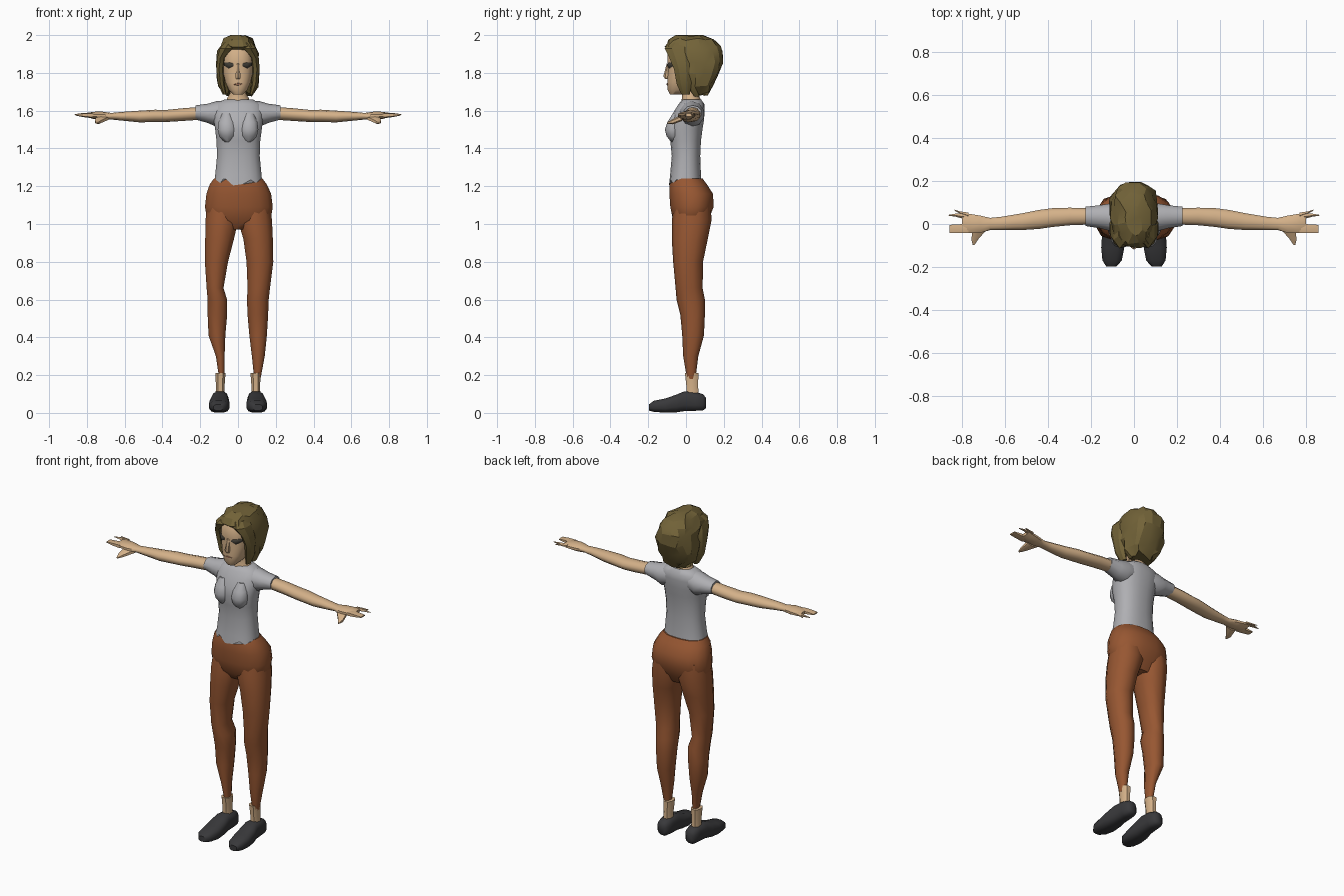
import bpy, bmesh, math, random
from mathutils import Vector

random.seed(4)


def material(name, rgb):
    m = bpy.data.materials.new(name)
    m.diffuse_color = (*rgb, 1)
    return m


SKIN = material("skin", (0.66, 0.44, 0.25))
HAIR = material("olive brown hair", (0.17, 0.125, 0.04))
SHIRT = material("grey shirt", (0.43, 0.43, 0.45))
PANTS = material("rust trousers", (0.31, 0.095, 0.032))
SHOE = material("charcoal shoe", (0.04, 0.04, 0.043))
EYE = material("dark eye", (0.05, 0.045, 0.035))
LIP = material("lips", (0.45, 0.22, 0.13))


def sgn_pow(v, p):
    return math.copysign(abs(v) ** p, v)


def loft(name, mat, axis, rings, n=12, p=1.0, smooth=50, mirror=1, tweak=None):
    """Skin oval rings; each ring = (position, min_a, max_a, min_b, max_b)."""
    bm = bmesh.new()
    rows = []
    for i, (t, a0, a1, b0, b1) in enumerate(rings):
        row = []
        for k in range(n):
            w = 2 * math.pi * (k + 0.5) / n
            a = (a0 + a1) / 2 + (a1 - a0) / 2 * sgn_pow(math.cos(w), p)
            b = (b0 + b1) / 2 + (b1 - b0) / 2 * sgn_pow(math.sin(w), p)
            co = {"x": (t, a, b), "y": (a, t, b), "z": (a, b, t)}[axis]
            co = Vector(co)
            if tweak:
                co = tweak(i, k, co)
            co.x *= mirror
            row.append(bm.verts.new(co))
        rows.append(row)
    for r, s in zip(rows, rows[1:]):
        for k in range(n):
            bm.faces.new((r[k], r[(k + 1) % n], s[(k + 1) % n], s[k]))
    bm.faces.new(rows[0])
    bm.faces.new(rows[-1])
    bmesh.ops.recalc_face_normals(bm, faces=bm.faces)
    me = bpy.data.meshes.new(name)
    bm.to_mesh(me)
    bm.free()
    me.materials.append(mat)
    ob = bpy.data.objects.new(name, me)
    bpy.context.collection.objects.link(ob)
    if smooth:
        bpy.ops.object.select_all(action='DESELECT')
        bpy.context.view_layer.objects.active = ob
        ob.select_set(True)
        bpy.ops.object.shade_smooth_by_angle(angle=math.radians(smooth))
    return ob


# Trousers: hips, then two slightly different legs
loft("hips", PANTS, "z", [
    (0.97, -0.10, 0.10, -0.03, 0.09), (1.02, -0.165, 0.175, -0.07, 0.12),
    (1.09, -0.178, 0.187, -0.085, 0.148), (1.16, -0.17, 0.178, -0.09, 0.145),
    (1.21, -0.152, 0.155, -0.088, 0.112), (1.24, -0.13, 0.132, -0.08, 0.09)],
    n=16, p=0.85)
loft("left_trouser_leg", PANTS, "z", [
    (0.18, 0.072, 0.10, 0.005, 0.05), (0.30, 0.07, 0.118, -0.015, 0.065),
    (0.41, 0.065, 0.158, -0.02, 0.095), (0.52, 0.055, 0.163, -0.03, 0.10),
    (0.60, 0.055, 0.163, -0.05, 0.10), (0.66, 0.075, 0.168, -0.055, 0.088),
    (0.80, 0.05, 0.178, -0.068, 0.09), (0.92, 0.018, 0.177, -0.075, 0.115),
    (1.02, -0.005, 0.176, -0.075, 0.135), (1.12, 0.0, 0.165, -0.06, 0.13)],
    n=10, p=0.9, mirror=-1)
loft("right_trouser_leg", PANTS, "z", [
    (0.18, 0.085, 0.12, 0.005, 0.05), (0.30, 0.072, 0.143, -0.015, 0.065),
    (0.41, 0.058, 0.155, -0.02, 0.095), (0.52, 0.048, 0.162, -0.03, 0.10),
    (0.60, 0.045, 0.165, -0.05, 0.10), (0.66, 0.048, 0.172, -0.055, 0.088),
    (0.80, 0.042, 0.19, -0.068, 0.09), (0.92, 0.025, 0.188, -0.075, 0.115),
    (1.02, -0.005, 0.184, -0.075, 0.135), (1.12, 0.0, 0.17, -0.06, 0.13)],
    n=10, p=0.9)


# Shirt with a ragged hem
def ragged(i, k, co):
    if i == 0:
        co.z += (0.0, 0.022, 0.004, 0.026, -0.008)[k % 5]
    return co


loft("shirt_body", SHIRT, "z", [
    (1.212, -0.128, 0.13, -0.09, 0.084), (1.26, -0.122, 0.126, -0.085, 0.08),
    (1.36, -0.112, 0.116, -0.076, 0.076), (1.44, -0.115, 0.119, -0.084, 0.08),
    (1.50, -0.122, 0.127, -0.096, 0.088), (1.55, -0.13, 0.133, -0.085, 0.096),
    (1.60, -0.135, 0.138, -0.062, 0.10), (1.635, -0.12, 0.125, -0.04, 0.098),
    (1.66, -0.072, 0.078, -0.018, 0.08)], n=20, p=0.85, tweak=ragged)

# Neck and head
loft("neck", SKIN, "z", [
    (1.62, -0.068, 0.068, -0.03, 0.085), (1.664, -0.062, 0.062, -0.022, 0.076),
    (1.69, -0.045, 0.045, -0.02, 0.06), (1.76, -0.045, 0.045, -0.03, 0.06)], n=10)
loft("head", SKIN, "z", [
    (1.685, -0.025, 0.025, -0.085, -0.03), (1.71, -0.05, 0.05, -0.098, 0.03),
    (1.75, -0.068, 0.068, -0.10, 0.06), (1.80, -0.079, 0.079, -0.097, 0.08),
    (1.85, -0.082, 0.082, -0.098, 0.09), (1.91, -0.078, 0.078, -0.1, 0.09),
    (1.96, -0.05, 0.05, -0.065, 0.06)], n=16, p=0.8)
loft("nose", SKIN, "z", [
    (1.768, -0.012, 0.012, -0.11, -0.08), (1.782, -0.016, 0.016, -0.12, -0.08),
    (1.85, -0.007, 0.007, -0.102, -0.08)], n=6)
loft("mouth", LIP, "x", [
    (-0.026, -0.1, -0.085, 1.738, 1.742), (0, -0.104, -0.09, 1.732, 1.748),
    (0.026, -0.1, -0.085, 1.738, 1.742)], n=6)

# Hair: uneven faceted shell leaving the face open
def tousled(i, k, co):
    d = 0.009 if i else 0.02
    co += Vector([random.uniform(-d, d) for _ in range(3)])
    co.z = min(co.z, 2.0)
    return co


hair = loft("hair", HAIR, "z", [
    (1.69, -0.078, 0.08, 0.03, 0.115), (1.735, -0.1, 0.102, 0.0, 0.14),
    (1.79, -0.112, 0.112, -0.025, 0.175), (1.85, -0.11, 0.11, -0.045, 0.192),
    (1.91, -0.106, 0.106, -0.072, 0.19), (1.94, -0.098, 0.098, -0.108, 0.178),
    (1.975, -0.074, 0.074, -0.09, 0.145), (2.0, -0.035, 0.035, -0.05, 0.09)],
    n=16, p=0.8, smooth=22, tweak=tousled)

for side, s in (("left", -1), ("right", 1)):
    # Locks framing the face, and eyes
    loft(side + "_hair_lock", HAIR, "z", [
        (1.685, 0.06, 0.082, -0.025, 0.02), (1.74, 0.07, 0.108, -0.05, 0.03),
        (1.82, 0.074, 0.117, -0.065, 0.03), (1.88, 0.065, 0.112, -0.09, 0.03),
        (1.93, 0.015, 0.1, -0.115, 0.03), (1.96, 0.0, 0.075, -0.09, 0.03)],
        n=7, smooth=20, mirror=s)
    loft(side + "_eye", EYE, "x", [
        (0.024, -0.102, -0.09, 1.836, 1.85), (0.05, -0.094, -0.08, 1.824, 1.856),
        (0.074, -0.07, -0.05, 1.838, 1.856)], n=6, mirror=s)

    # Bust and sleeve
    loft(side + "_bust", SHIRT, "z", [
        (1.435, 0.035, 0.075, -0.08, -0.03), (1.465, 0.012, 0.102, -0.103, -0.02),
        (1.50, 0.006, 0.11, -0.112, -0.02), (1.54, 0.012, 0.105, -0.098, -0.02),
        (1.585, 0.035, 0.085, -0.07, -0.02)], n=10, mirror=s)
    loft(side + "_sleeve", SHIRT, "x", [
        (0.06, -0.03, 0.09, 1.53, 1.655), (0.115, -0.035, 0.098, 1.515, 1.65),
        (0.16, -0.022, 0.09, 1.535, 1.637), (0.225, -0.012, 0.083, 1.553, 1.628)],
        n=10, mirror=s)

    # Arm, palm and fingers
    loft(side + "_arm", SKIN, "x", [
        (0.20, -0.004, 0.075, 1.552, 1.62), (0.30, -0.008, 0.078, 1.545, 1.612),
        (0.38, -0.016, 0.076, 1.54, 1.604), (0.44, -0.025, 0.068, 1.54, 1.605),
        (0.52, -0.03, 0.052, 1.538, 1.6), (0.62, -0.03, 0.035, 1.548, 1.593),
        (0.67, -0.03, 0.03, 1.553, 1.588), (0.72, -0.045, 0.042, 1.55, 1.595),
        (0.77, -0.045, 0.05, 1.557, 1.594), (0.80, -0.04, 0.05, 1.568, 1.586)],
        n=10, mirror=s)
    loft(side + "_thumb", SKIN, "y", [
        (-0.098, 0.742, 0.752, 1.53, 1.54), (-0.07, 0.722, 0.76, 1.528, 1.555),
        (-0.02, 0.675, 0.755, 1.545, 1.58)], n=6, mirror=s)
    loft(side + "_front_fingers", SKIN, "x", [
        (0.77, -0.045, 0.005, 1.56, 1.59), (0.82, -0.045, 0.0, 1.566, 1.588),
        (0.86, -0.043, -0.002, 1.574, 1.582)], n=6, p=0.7, mirror=s)
    loft(side + "_back_finger", SKIN, "x", [
        (0.78, 0.02, 0.055, 1.57, 1.588), (0.83, 0.034, 0.05, 1.574, 1.586),
        (0.865, 0.039, 0.043, 1.577, 1.581)], n=5, mirror=s)
    loft(side + "_little_finger", SKIN, "x", [
        (0.77, 0.03, 0.055, 1.572, 1.588), (0.81, 0.048, 0.06, 1.576, 1.586),
        (0.835, 0.062, 0.067, 1.577, 1.581)], n=5, mirror=s)

    # Ankle and shoe
    loft(side + "_ankle", SKIN, "z", [
        (0.07, 0.067, 0.122, 0.0, 0.072), (0.14, 0.07, 0.118, 0.0, 0.066),
        (0.21, 0.064, 0.122, -0.008, 0.068)], n=8, p=0.8, mirror=s)
    loft(side + "_shoe", SHOE, "y", [
        (-0.197, 0.08, 0.13, 0.012, 0.045), (-0.17, 0.056, 0.148, 0.005, 0.065),
        (-0.11, 0.044, 0.154, 0.0, 0.077), (-0.05, 0.046, 0.15, 0.002, 0.098),
        (-0.01, 0.05, 0.14, 0.008, 0.115), (0.05, 0.052, 0.135, 0.01, 0.112),
        (0.09, 0.058, 0.13, 0.012, 0.1), (0.106, 0.075, 0.115, 0.025, 0.08)],
        n=12, p=0.7, mirror=s)
